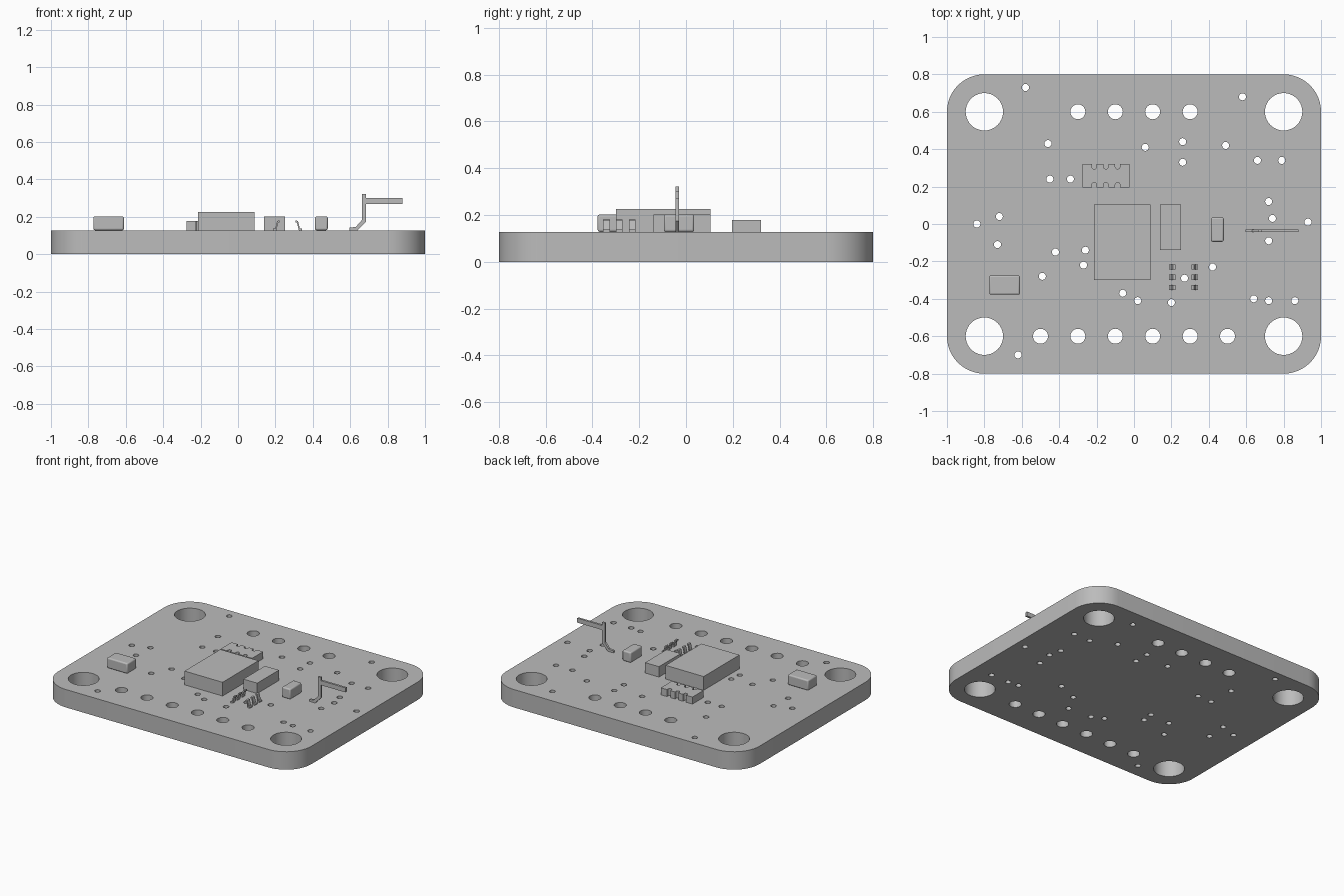
import bpy, bmesh
from math import sin, cos, pi
from mathutils import Vector

if "Cube" in bpy.data.objects:
    bpy.data.objects.remove(bpy.data.objects["Cube"])

grey = bpy.data.materials.new("plain grey")
grey.use_nodes = True
grey.diffuse_color = (0.5, 0.5, 0.5, 1)
grey.node_tree.nodes["Principled BSDF"].inputs["Base Color"].default_value = (0.5, 0.5, 0.5, 1)

TOP = 0.128  # upper surface of the board


def arc(x, y, r, start, end, n):
    step = (end - start) / n
    return [(x + r * cos(start + step * i), y + r * sin(start + step * i)) for i in range(n + 1)]


def smooth(obj):
    bpy.ops.object.select_all(action="DESELECT")
    obj.select_set(True)
    bpy.context.view_layer.objects.active = obj
    bpy.ops.object.shade_smooth_by_angle(angle=pi / 6)


def prism(name, outline, low, high, upright=False):
    """Extrude an outline along z, or along y when upright."""
    place = (lambda a, b, h: (a, h, b)) if upright else (lambda a, b, h: (a, b, h))
    bm = bmesh.new()
    face = bm.faces.new([bm.verts.new(place(a, b, low)) for a, b in outline])
    new = bmesh.ops.extrude_face_region(bm, geom=[face])["geom"]
    shift = Vector(place(0, 0, high - low))
    bmesh.ops.translate(bm, vec=shift, verts=[v for v in new if isinstance(v, bmesh.types.BMVert)])
    bmesh.ops.recalc_face_normals(bm, faces=bm.faces)
    mesh = bpy.data.meshes.new(name)
    bm.to_mesh(mesh)
    bm.free()
    mesh.materials.append(grey)
    obj = bpy.data.objects.new(name, mesh)
    bpy.context.collection.objects.link(obj)
    return obj


def block(name, x0, x1, y0, y1, top, bevel=0):
    obj = prism(name, [(x0, y0), (x1, y0), (x1, y1), (x0, y1)], TOP, top)
    if bevel:
        mod = obj.modifiers.new("rounded edges", "BEVEL")
        mod.width, mod.segments = bevel, 3
        smooth(obj)
    return obj


# Board: rounded outline with all holes, filled and extruded
loops = [[]]
for i, (sx, sy) in enumerate([(1, 1), (-1, 1), (-1, -1), (1, -1)]):
    loops[0] += arc(0.8 * sx, 0.6 * sy, 0.2, i * pi / 2, (i + 1) * pi / 2, 12)


def hole(x, y, r, n):
    loops.append(arc(x, y, r, 0, 2 * pi, n)[:-1])


for x in (-0.8, 0.8):
    for y in (-0.6, 0.6):
        hole(x, y, 0.1, 40)
for i in range(6):
    x = -0.5 + 0.2 * i
    hole(x, -0.6, 0.04, 24)
    if 0 < i < 5:
        hole(x, 0.6, 0.04, 24)

vias = [(-.58, .73), (.58, .68), (-.46, .43), (.06, .41), (.26, .44), (.26, .33), (.49, .42),
        (.66, .34), (.79, .34), (-.45, .24), (-.34, .24), (.72, .12), (.74, .03), (.93, .01),
        (.72, -.09), (-.72, .04), (-.84, 0), (-.73, -.11), (-.42, -.15), (-.26, -.14),
        (-.27, -.22), (-.49, -.28), (-.06, -.37), (.02, -.41), (.2, -.42), (.27, -.29),
        (.42, -.23), (.64, -.4), (.72, -.41), (.86, -.41), (-.62, -.7)]
for x, y in vias:
    hole(x, y, 0.019, 16)

curve = bpy.data.curves.new("board", "CURVE")
curve.dimensions, curve.fill_mode, curve.extrude = "2D", "BOTH", TOP / 2
for loop in loops:
    spline = curve.splines.new("POLY")
    spline.points.add(len(loop) - 1)
    for point, (x, y) in zip(spline.points, loop):
        point.co = (x, y, 0, 1)
    spline.use_cyclic_u = True
outline_obj = bpy.data.objects.new("board_outline", curve)
bpy.context.collection.objects.link(outline_obj)
bpy.context.view_layer.update()
mesh = bpy.data.meshes.new_from_object(outline_obj.evaluated_get(bpy.context.evaluated_depsgraph_get()))
bpy.data.objects.remove(outline_obj)
bm = bmesh.new()
bm.from_mesh(mesh)
bmesh.ops.remove_doubles(bm, verts=bm.verts, dist=0.0001)
bmesh.ops.translate(bm, vec=(0, 0, TOP / 2), verts=bm.verts)
bmesh.ops.recalc_face_normals(bm, faces=bm.faces)
bm.to_mesh(mesh)
bm.free()
mesh.materials.clear()
mesh.materials.append(grey)
board = bpy.data.objects.new("board", mesh)
bpy.context.collection.objects.link(board)
smooth(board)

# Chip bodies and small rounded parts
block("main_chip", -0.213, 0.088, -0.3, 0.105, 0.226)
block("regulator_body", 0.14, 0.25, -0.14, 0.105, 0.202)
block("right_capacitor", 0.412, 0.48, -0.095, 0.035, 0.202, 0.009)
block("left_capacitor", -0.773, -0.61, -0.378, -0.275, 0.202, 0.009)

# Resistor array: rectangle with U-shaped notches along both long sides
cx, cy, half_w, half_d, r = -0.15, 0.258, 0.125, 0.062, 0.013
side = [(-half_w, -half_d)]
for i in (-1, 0, 1):
    side.append((i * half_w / 2 - r, -half_d))
    side += arc(i * half_w / 2, -half_d + r, r, pi, 0, 8)
    side.append((i * half_w / 2 + r, -half_d))
side.append((half_w, -half_d))
outline = [(cx + s * x, cy + s * y) for s in (1, -1) for x, y in side]
smooth(prism("resistor_array", outline, TOP, 0.178))

# Two mirrored rows of bent regulator leads
bend = [(-.077, 0), (-.06, 0), (-.05, .04), (-.043, .042), (-.043, .052), (-.056, .05), (-.066, .01), (-.077, .01)]
for label, s in (("right", 1), ("left", -1)):
    for i in range(3):
        y = -0.34 + 0.055 * i
        prism(f"{label}_lead_{i + 1}", [(0.265 + s * x, TOP + z) for x, z in bend],
              y - 0.014, y + 0.014, upright=True)

# Tall bent terminal with a side arm
terminal = [(.595, TOP), (.64, TOP), (.685, .175), (.685, .268), (.88, .268), (.88, .3),
            (.685, .3), (.685, .322), (.662, .322), (.662, .182), (.63, .146), (.595, .142)]
prism("terminal", terminal, -0.044, -0.029, upright=True)
